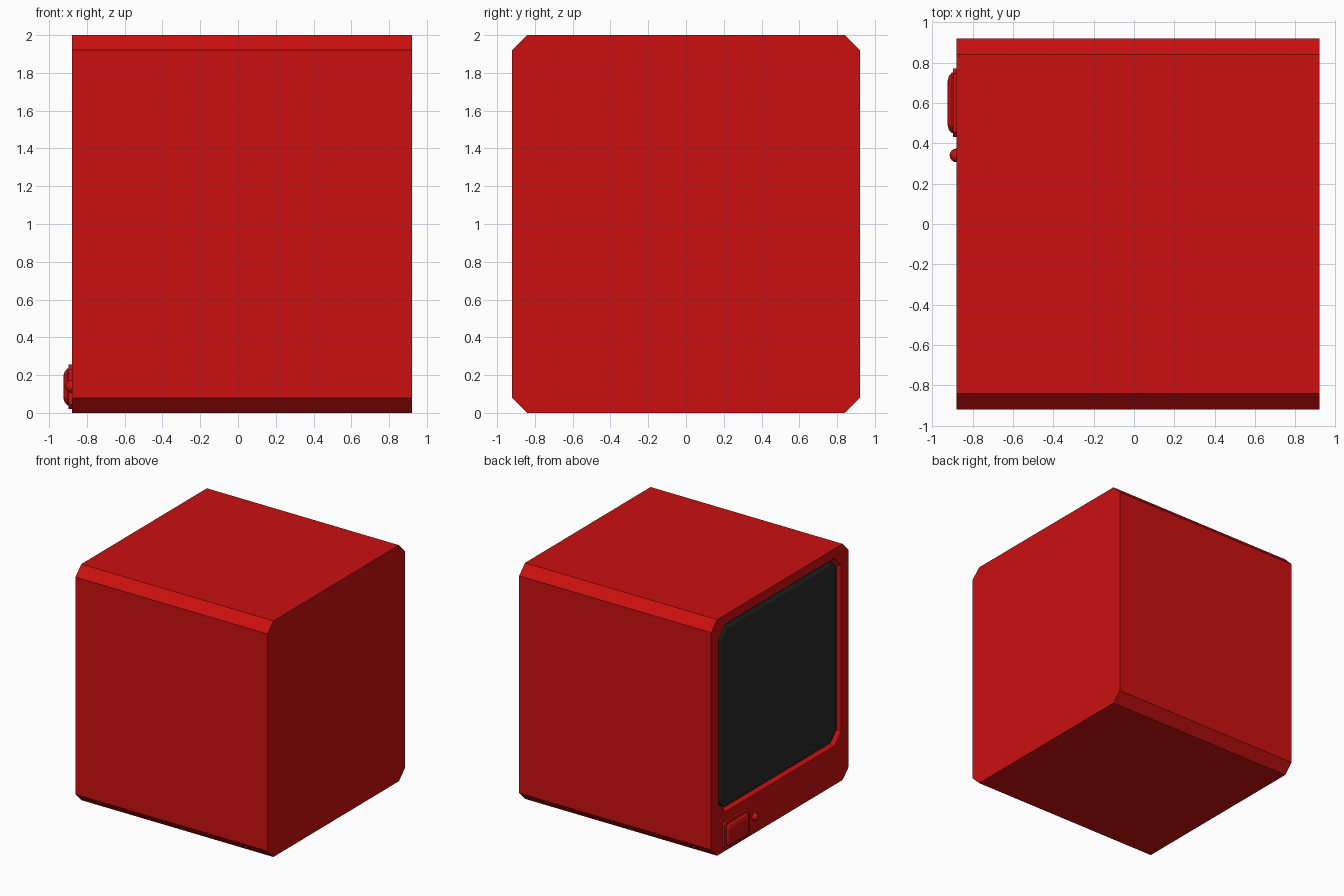
import bpy, bmesh, math

if "Cube" in bpy.data.objects:
    bpy.data.objects.remove(bpy.data.objects["Cube"])

def material(name, color):
    m = bpy.data.materials.new(name)
    m.diffuse_color = color
    m.use_nodes = True
    m.node_tree.nodes["Principled BSDF"].inputs["Base Color"].default_value = m.diffuse_color
    return m

red = material("red_plastic", (0.60, 0.005, 0.005, 1))
dark = material("dark_glass", (0.022, 0.022, 0.022, 1))

def ring(x, y0, y1, z0, z1, c):
    """Rectangle with cut corners, facing along x."""
    pts = [(y0 + c, z0), (y1 - c, z0), (y1, z0 + c), (y1, z1 - c),
           (y1 - c, z1), (y0 + c, z1), (y0, z1 - c), (y0, z0 + c)]
    return [(x, y, z) for y, z in pts]

def loft(name, rings, mat):
    """Join successive rings and cap both ends."""
    bm = bmesh.new()
    loops = [[bm.verts.new(p) for p in r] for r in rings]
    for a, b in zip(loops, loops[1:]):
        for i in range(8):
            j = (i + 1) % 8
            bm.faces.new((a[i], a[j], b[j], b[i]))
    bm.faces.new(loops[0])
    bm.faces.new(loops[-1])
    bmesh.ops.recalc_face_normals(bm, faces=bm.faces)
    me = bpy.data.meshes.new(name)
    bm.to_mesh(me)
    bm.free()
    ob = bpy.data.objects.new(name, me)
    me.materials.append(mat)
    bpy.context.collection.objects.link(ob)
    return ob

# Cabinet with a recess for the screen
loft("cabinet", [
    ring(0.92, -0.92, 0.92, 0, 2, 0.08),
    ring(-0.88, -0.92, 0.92, 0, 2, 0.08),
    ring(-0.88, -0.82, 0.82, 0.33, 1.92, 0.09),
    ring(-0.84, -0.80, 0.80, 0.35, 1.90, 0.085),
], red)

# Slightly domed screen
loft("screen", [
    ring(-0.83, -0.80, 0.80, 0.35, 1.90, 0.085),
    ring(-0.855, -0.795, 0.795, 0.355, 1.895, 0.085),
    ring(-0.87, -0.765, 0.765, 0.385, 1.865, 0.07),
], dark)

# Power button on its surround
loft("button_surround", [
    ring(-0.87, 0.43, 0.77, 0.02, 0.255, 0.025),
    ring(-0.898, 0.43, 0.77, 0.02, 0.255, 0.025),
], red)
loft("power_button", [
    ring(-0.88, 0.45, 0.75, 0.04, 0.235, 0.03),
    ring(-0.903, 0.45, 0.75, 0.04, 0.235, 0.03),
    ring(-0.917, 0.465, 0.735, 0.055, 0.22, 0.025),
    ring(-0.925, 0.495, 0.705, 0.08, 0.195, 0.02),
], red)

# Indicator light
bpy.ops.mesh.primitive_uv_sphere_add(segments=16, ring_count=8, radius=0.034,
                                     location=(-0.88, 0.34, 0.14))
lamp = bpy.context.object
lamp.name = "indicator_light"
lamp.data.materials.append(red)
bpy.ops.object.shade_smooth_by_angle(angle=math.radians(40))
